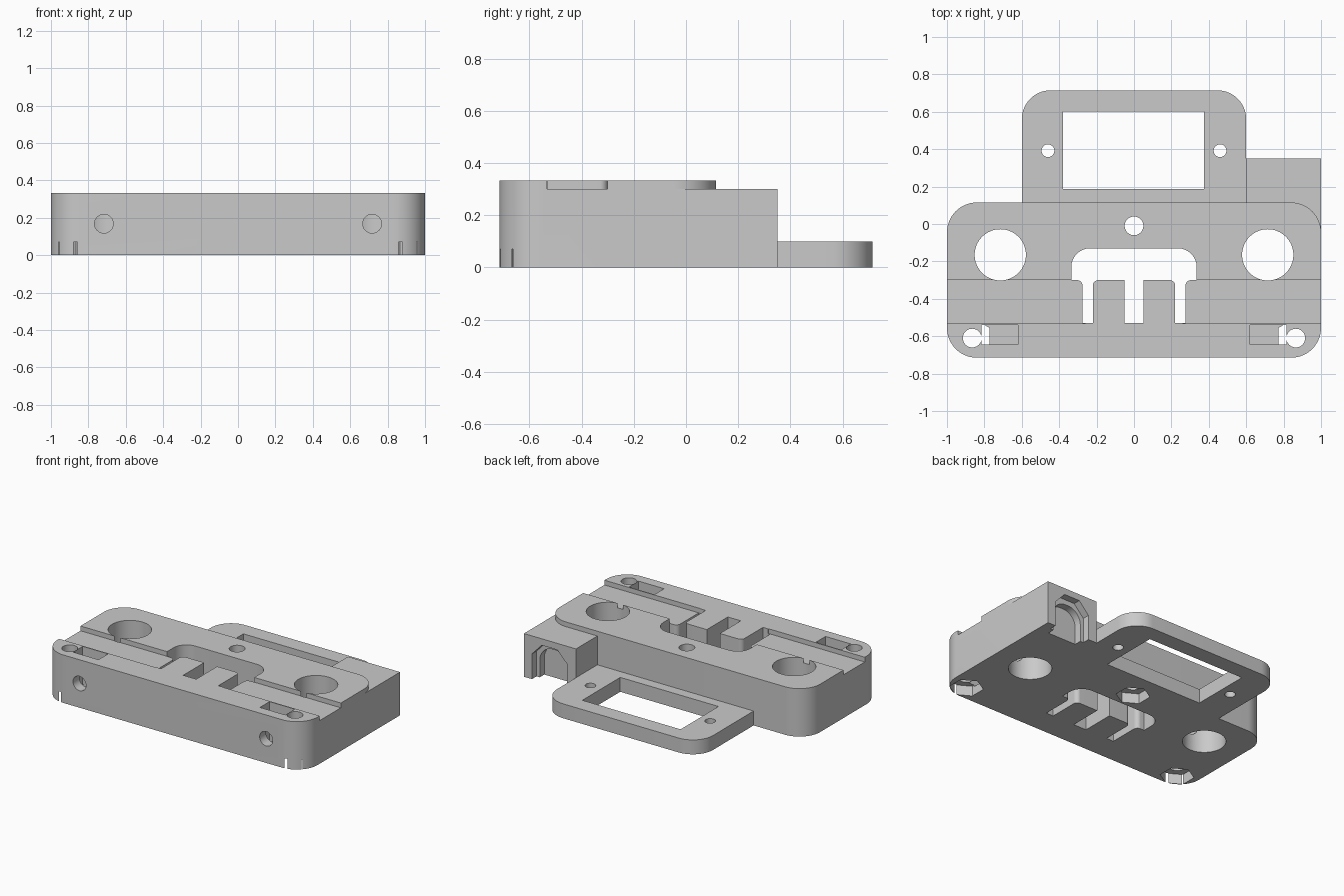
import bpy, bmesh, math
from mathutils import Matrix, Vector

cube = bpy.data.objects.get("Cube")
if cube:
    bpy.data.objects.remove(cube, do_unlink=True)

grey = bpy.data.materials.new("plain_grey")
grey.use_nodes = True
colour = (0.59, 0.59, 0.59, 1)
grey.diffuse_color = colour
grey.node_tree.nodes["Principled BSDF"].inputs["Base Color"].default_value = colour

HEIGHT = 0.333
GROOVE_Z = 0.3
BACK = 0.115
LOW, HIGH = -0.1, 0.5


def rounded(corners):
    """Outline from (x, y) or (x, y, radius) right-angled corners."""
    out = []
    for i, c in enumerate(corners):
        p = Vector(c[:2])
        if len(c) == 2:
            out.append(p)
            continue
        r = c[2]
        before = (Vector(corners[i - 1][:2]) - p).normalized() * r
        after = (Vector(corners[(i + 1) % len(corners)][:2]) - p).normalized() * r
        steps = 14
        for k in range(steps + 1):
            t = math.pi / 2 * k / steps
            out.append(p + before + after - after * math.cos(t) - before * math.sin(t))
    return out


def rect(x0, x1, y0, y1):
    return [Vector(p) for p in ((x0, y0), (x1, y0), (x1, y1), (x0, y1))]


def ring(x, y, r, sides=48, turn=0.0):
    step = 2 * math.pi / sides
    return [Vector((x + r * math.cos(k * step + turn), y + r * math.sin(k * step + turn)))
            for k in range(sides)]


def prism(name, outline, lo, hi, upright=False):
    """Extrude an outline along z, or an x-z outline along y when upright."""
    bm = bmesh.new()
    rows = [[bm.verts.new((p.x, p.y, z)) for p in outline] for z in (lo, hi)]
    for row in rows:
        bm.faces.new(row)
    count = len(outline)
    for i in range(count):
        j = (i + 1) % count
        bm.faces.new((rows[0][i], rows[0][j], rows[1][j], rows[1][i]))
    if upright:
        swap = Matrix(((1, 0, 0, 0), (0, 0, 1, 0), (0, 1, 0, 0), (0, 0, 0, 1)))
        bmesh.ops.transform(bm, matrix=swap, verts=bm.verts)
    bmesh.ops.recalc_face_normals(bm, faces=bm.faces)
    mesh = bpy.data.meshes.new(name)
    bm.to_mesh(mesh)
    bm.free()
    mesh.materials.append(grey)
    ob = bpy.data.objects.new(name, mesh)
    bpy.context.collection.objects.link(ob)
    return ob


def combine(target, tool, operation):
    mod = target.modifiers.new(tool.name, 'BOOLEAN')
    mod.operation, mod.solver, mod.object = operation, 'MANIFOLD', tool
    graph = bpy.context.evaluated_depsgraph_get()
    mesh = bpy.data.meshes.new_from_object(target.evaluated_get(graph))
    target.modifiers.clear()
    target.data = mesh
    bpy.data.objects.remove(tool, do_unlink=True)


# Main block with the square side block
body = prism("carriage_body", rounded([(-1, -0.715, 0.16), (1, -0.715, 0.16),
                                       (1, BACK, 0.16), (-1, BACK, 0.16)]), 0, HEIGHT)
combine(body, prism("side_block", rect(0.6, 1, -0.06, 0.35), 0, GROOVE_Z), 'UNION')

# Central opening with two fingers, mirrored about the middle
half = [(0.05, -0.53), (0.05, -0.3), (0.22, -0.3, 0.03), (0.22, -0.53),
        (0.275, -0.53), (0.275, -0.3, 0.03), (0.335, -0.3), (0.335, -0.13, 0.1)]
opening = half + [(-c[0], *c[1:]) for c in reversed(half)]
cutters = [prism("finger_opening", rounded(opening), LOW, HIGH)]


def bolt(x, y):
    """Screw hole with a hexagonal nut pocket below."""
    return [prism("bolt_hole", ring(x, y, 0.05), LOW, HIGH),
            prism("nut_pocket", ring(x, y, 0.108, 6, math.pi / 2), LOW, 0.07)]


cutters += bolt(0, -0.01)

# Paired cuts on the left and right
for s in (-1, 1):
    cutters += bolt(s * 0.865, -0.61)
    x0, x1 = sorted((s * 0.26, s * 1.1))
    cutters.append(prism("belt_groove", rect(x0, x1, -0.533, -0.3), GROOVE_Z, HIGH))
    cutters.append(prism("rod_hole", ring(s * 0.715, -0.165, 0.137, 64), LOW, HIGH))
    cutters.append(prism("clamp_hole", ring(s * 0.717, 0.168, 0.05), -0.8, -0.2, True))
    x0, x1 = sorted((s * 0.62, s * 0.815))
    cutters.append(prism("nut_slot", rect(x0, x1, -0.645, -0.54), 0.06, HIGH))

# Stepped arch recess in the back of the side block
SX = 0.803
octagon = [Vector(p) for p in ((SX - 0.135, LOW), (SX + 0.135, LOW), (SX + 0.135, 0.175),
                               (SX + 0.06, 0.255), (SX - 0.06, 0.255), (SX - 0.135, 0.175))]
cutters.append(prism("recess_outer", octagon, 0.3, 0.45, True))
arch = rounded([(SX - 0.11, LOW), (SX + 0.11, LOW), (SX + 0.11, 0.22, 0.1), (SX - 0.11, 0.22, 0.1)])
cutters.append(prism("recess_inner", arch, 0.25, 0.31, True))

for c in cutters:
    combine(body, c, 'DIFFERENCE')

# Thin back plate with window and screw holes
plate = prism("back_plate", rounded([(-0.6, BACK), (0.6, BACK),
                                     (0.6, 0.715, 0.155), (-0.6, 0.715, 0.155)]), 0, 0.1)
combine(plate, prism("plate_window", rect(-0.38, 0.375, 0.186, 0.602), LOW, HIGH), 'DIFFERENCE')
for s in (-1, 1):
    combine(plate, prism("plate_hole", ring(s * 0.46, 0.392, 0.034, 32), LOW, HIGH), 'DIFFERENCE')

# Smooth the round walls, keep the edges sharp
for ob in (body, plate):
    bpy.ops.object.select_all(action='DESELECT')
    ob.select_set(True)
    bpy.context.view_layer.objects.active = ob
    bpy.ops.object.shade_smooth_by_angle(angle=math.radians(25))
